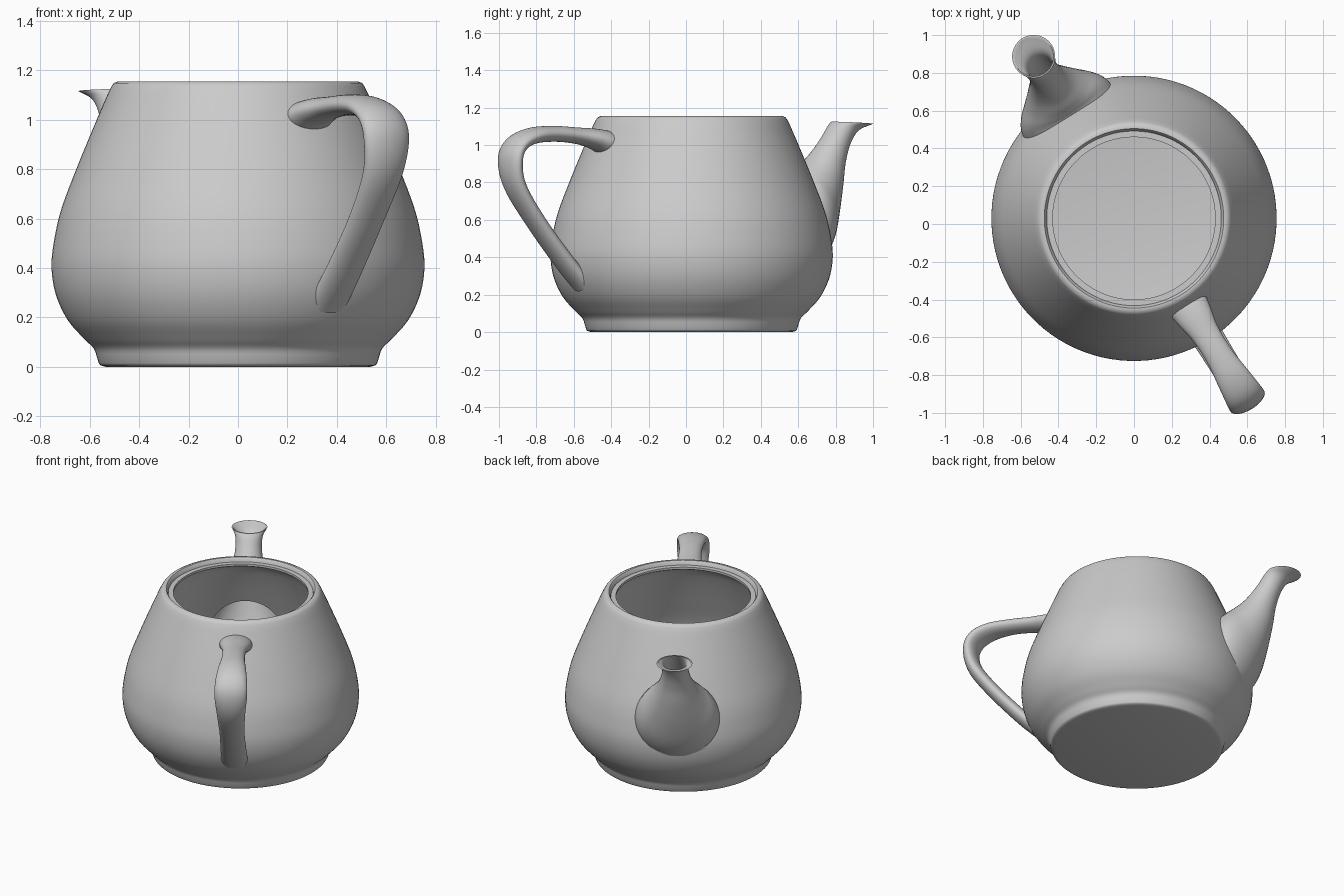
import bpy, bmesh, math
from mathutils import Vector, Matrix

if "Cube" in bpy.data.objects:
    bpy.data.objects.remove(bpy.data.objects["Cube"])

# spout points along +X locally; the finished pot is turned to this heading
PLACE = Matrix.Translation((0, 0.03, 0)) @ Matrix.Rotation(math.radians(121.8), 4, 'Z')


def smooth(points, n=6):
    """Catmull-Rom resampling of tuples of any length."""
    p = [Vector(q) for q in points]
    p = [2 * p[0] - p[1]] + p + [2 * p[-1] - p[-2]]
    out = []
    for i in range(1, len(p) - 2):
        a, b, c, d = p[i - 1:i + 3]
        for k in range(n):
            t = k / n
            out.append(0.5 * (2 * b + (c - a) * t + (2 * a - 5 * b + 4 * c - d) * t * t
                              + (3 * b - a - 3 * c + d) * t ** 3))
    return out + [p[-2]]


def skin(name, rings):
    """Closed solid through a list of rings of equal length."""
    bm = bmesh.new()
    loops = [[bm.verts.new(PLACE @ Vector(v)) for v in r] for r in rings]
    n = len(loops[0])
    for a, b in zip(loops, loops[1:]):
        for i in range(n):
            j = (i + 1) % n
            bm.faces.new((a[i], a[j], b[j], b[i]))
    bm.faces.new(loops[0][::-1])
    bm.faces.new(loops[-1])
    bmesh.ops.recalc_face_normals(bm, faces=bm.faces)
    me = bpy.data.meshes.new(name)
    bm.to_mesh(me)
    bm.free()
    ob = bpy.data.objects.new(name, me)
    bpy.context.collection.objects.link(ob)
    return ob


def revolve(name, profile, n=96):
    ang = [2 * math.pi * i / n for i in range(n)]
    return skin(name, [[(r * math.cos(a), r * math.sin(a), z) for a in ang] for r, z in profile])


def tube(name, sections, n=40):
    """Elliptical sections: upper point, lower point (in the x-z plane), half width."""
    rings = []
    for ax, az, bx, bz, w in sections:
        ring = []
        for i in range(n):
            c, s = math.cos(2 * math.pi * i / n), math.sin(2 * math.pi * i / n)
            ring.append(((ax + bx) / 2 + c * (ax - bx) / 2, w * s, (az + bz) / 2 + c * (az - bz) / 2))
        rings.append(ring)
    return skin(name, rings)


def combine(ob, other, op):
    m = ob.modifiers.new(op, 'BOOLEAN')
    m.operation, m.object, m.solver = op, other, 'EXACT'
    bpy.context.view_layer.objects.active = ob
    bpy.ops.object.modifier_apply(modifier=m.name)


# body: outer solid and the hollow with its lid ledge
wall = [(0.57, 0.035), (0.585, 0.075), (0.625, 0.115), (0.69, 0.19), (0.737, 0.29), (0.755, 0.40),
        (0.745, 0.51), (0.715, 0.64), (0.655, 0.80), (0.585, 0.97), (0.525, 1.11)]
outer = smooth([(0.535, 0.0), (0.557, 0.006), (0.564, 0.015)], 2) + smooth(wall) \
    + [(0.512, 1.135), (0.503, 1.148), (0.487, 1.155), (0.46, 1.155)]
pot = revolve("pot", outer)

inside = smooth([(0.45, 0.05), (0.55, 0.075), (0.64, 0.18), (0.69, 0.29), (0.71, 0.40), (0.70, 0.51),
                 (0.67, 0.64), (0.61, 0.80), (0.54, 0.97), (0.49, 1.07), (0.445, 1.105)]) \
    + [(0.43, 1.112), (0.43, 1.127), (0.462, 1.127), (0.467, 1.145), (0.475, 1.155), (0.475, 1.25)]
hollow = revolve("hollow_cutter", inside)

# spout
spout_sections = [(0.55, 0.80, 0.70, 0.30, 0.28), (0.63, 0.835, 0.77, 0.37, 0.265),
                  (0.66, 0.86, 0.83, 0.47, 0.235), (0.69, 0.89, 0.885, 0.62, 0.18),
                  (0.735, 0.93, 0.925, 0.77, 0.13), (0.785, 0.985, 0.95, 0.90, 0.098),
                  (0.835, 1.05, 0.985, 1.005, 0.084), (0.87, 1.10, 1.035, 1.077, 0.09),
                  (0.895, 1.125, 1.122, 1.113, 0.114)]
spout = tube("spout", smooth(spout_sections))


def shrink(s, f):
    ax, az, bx, bz, w = s
    mx, mz = (ax + bx) / 2, (az + bz) / 2
    return (mx + (ax - mx) * f, mz + (az - mz) * f, mx + (bx - mx) * f, mz + (bz - mz) * f, w * f)


# spout channel, running from the hollow out through the lip
bore = [shrink(s, 0.82) for s in spout_sections[:-1]] + [shrink(spout_sections[-1], 0.93)]
a, z = bore[0], bore[-1]
bore = [Vector((a[0] - 0.12, a[1], a[2] - 0.12, a[3], a[4]))] + smooth(bore) \
    + [Vector((z[0] + 0.005, z[1] + 0.04, z[2] + 0.005, z[3] + 0.04, z[4]))]
channel = tube("channel_cutter", bore)

# handle: distance, height, half thickness, half width
path = smooth([(-0.47, 0.99, 0.065, 0.108), (-0.55, 1.015, 0.064, 0.106), (-0.62, 1.035, 0.054, 0.095),
               (-0.72, 1.05, 0.044, 0.076), (-0.86, 1.06, 0.042, 0.074), (-1.00, 1.05, 0.044, 0.09),
               (-1.10, 1.005, 0.046, 0.102), (-1.14, 0.92, 0.046, 0.104), (-1.11, 0.78, 0.045, 0.09),
               (-0.98, 0.59, 0.044, 0.08), (-0.80, 0.375, 0.045, 0.083), (-0.68, 0.25, 0.046, 0.087)])
sections = []
for i, (x, h, t, w) in enumerate(path):
    d = (path[min(i + 1, len(path) - 1)] - path[max(i - 1, 0)]).to_2d().normalized()
    sections.append((x + d.y * t, h - d.x * t, x - d.y * t, h + d.x * t, w))
handle = tube("handle", sections)

# join and hollow out
combine(pot, spout, 'UNION')
combine(pot, hollow, 'DIFFERENCE')
combine(pot, channel, 'DIFFERENCE')
combine(handle, hollow, 'DIFFERENCE')
for ob in (spout, hollow, channel):
    bpy.data.objects.remove(ob)

for ob in (pot, handle):
    bpy.ops.object.select_all(action='DESELECT')
    ob.select_set(True)
    bpy.context.view_layer.objects.active = ob
    bpy.ops.object.shade_smooth_by_angle(angle=math.radians(40))
